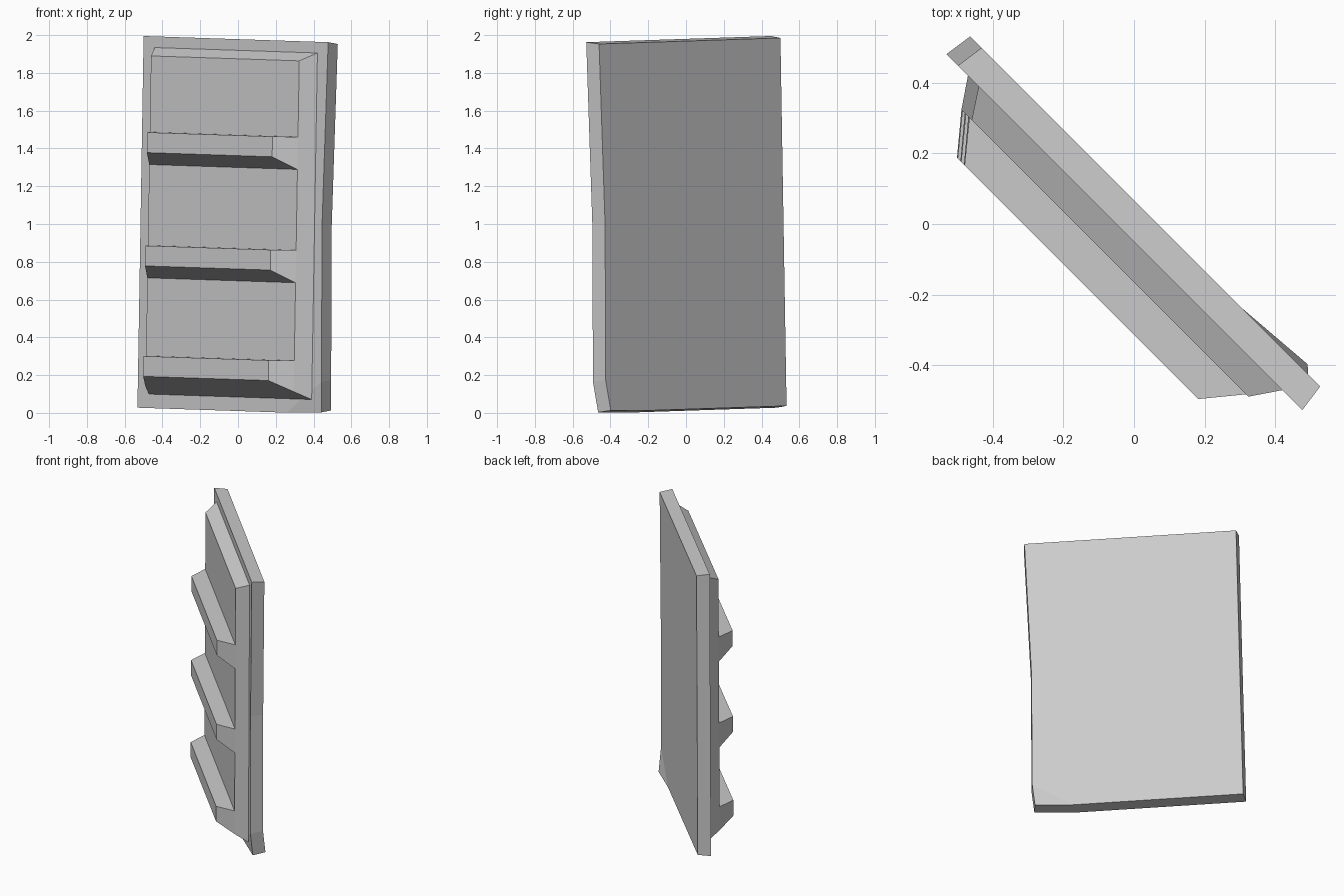
import bpy, bmesh
from math import sin, cos, sqrt

if "Cube" in bpy.data.objects:
    bpy.data.objects.remove(bpy.data.objects["Cube"])

TILT = 0.0235      # slight in-plane lean of the whole panel
R = 1 / sqrt(2)


def place(s, d, h):
    """Panel coords (along, out of the front, up) to world; panel stands at 45 degrees."""
    a = s * cos(TILT) + h * sin(TILT)
    z = h * cos(TILT) - s * sin(TILT)
    return ((a - d) * R, (-a - d) * R, 0.995 + z)


def finish(name, bm):
    bmesh.ops.recalc_face_normals(bm, faces=bm.faces)
    mesh = bpy.data.meshes.new(name)
    bm.to_mesh(mesh)
    bm.free()
    bpy.context.collection.objects.link(bpy.data.objects.new(name, mesh))


# Backing slab with a dented right edge and one corner bent backwards
outline = [(-0.694, 0.984), (-0.694, -0.984), (0.42, -0.984), (0.664, -0.977),
           (0.68, -0.815), (0.665, 0.016), (0.688, 0.984)]
CORNER = 3
bm = bmesh.new()
rings = []
for depth, ks, kh in ((0.036, 1, 1), (-0.048, 0.983, 0.99)):
    ring = []
    for i, (s, h) in enumerate(outline):
        d = depth - (0.019 if i == CORNER else 0)
        ring.append(bm.verts.new(place(s * ks, d, h * kh)))
    rings.append(ring)
    bm.faces.new([v for i, v in enumerate(ring) if i != CORNER])
    bm.faces.new(ring[2:5])
front, back = rings
for i in range(len(outline)):
    j = (i + 1) % len(outline)
    bm.faces.new((front[i], front[j], back[j], back[i]))
finish("backing_slab", bm)

# Raised louvre panel: one profile swept across, narrowing as it comes forward
BASE, FACE, LIP = 0.036, 0.117, 0.222
half_width = {BASE: 0.609, FACE: 0.555, LIP: 0.469}
profile = [(BASE, 0.925), (FACE, 0.882)]
for top, under in ((0.479, 0.307), (-0.121, -0.293), (-0.706, -0.870)):
    profile += [(FACE, top), (LIP, top), (LIP, top - 0.107), (FACE, under)]
profile.append((BASE, -0.910))

bm = bmesh.new()
sides = [[bm.verts.new(place(sign * half_width[d], d, h)) for d, h in profile]
         for sign in (-1, 1)]
left, right = sides
n = len(profile)
for i in range(n):
    j = (i + 1) % n
    bm.faces.new((left[i], left[j], right[j], right[i]))
for side in sides:
    bm.faces.new([v for v, (d, h) in zip(side, profile) if d < LIP])
    for k in (2, 6, 10):
        bm.faces.new(side[k:k + 4])
finish("louvre_panel", bm)
